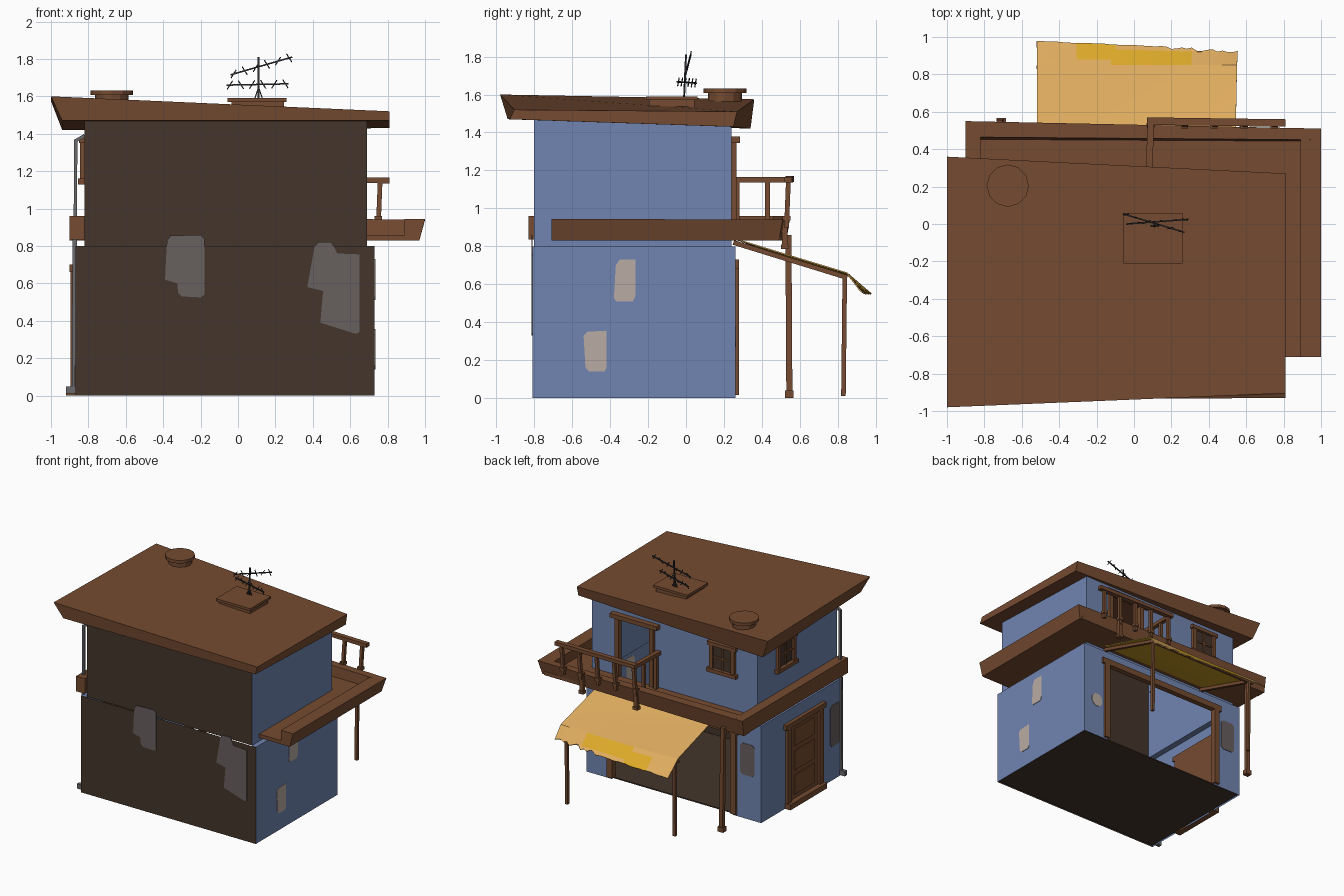
import bpy, bmesh, math, random
from mathutils import Vector

if "Cube" in bpy.data.objects:
    bpy.data.objects.remove(bpy.data.objects["Cube"])
random.seed(4)

def mat(name, hexcol):
    lin = [(int(hexcol[i:i+2], 16) / 255) ** 2.2 for i in (0, 2, 4)]
    m = bpy.data.materials.new(name)
    m.diffuse_color = (*lin, 1)
    m.use_nodes = True
    m.node_tree.nodes["Principled BSDF"].inputs["Base Color"].default_value = m.diffuse_color
    return m

WOOD = mat("brown wood", "744C34")
DARK = mat("dark brown", "46382F")
BLUE = mat("blue plaster", "7084B0")
TAN = mat("tan cloth", "E0AC60")
YEL = mat("yellow cloth", "DEAA2E")
GREY = mat("grey patch", "67605E")
BEIGE = mat("beige patch", "B8AAA2")
PIPE = mat("pipe grey", "6A6A6E")
BLACK = mat("antenna black", "303030")

def mesh(name, verts, faces, m, fix=True):
    me = bpy.data.meshes.new(name)
    me.from_pydata([tuple(v) for v in verts], [], faces)
    me.materials.append(m)
    if fix:
        bm = bmesh.new()
        bm.from_mesh(me)
        bmesh.ops.recalc_face_normals(bm, faces=bm.faces)
        bm.to_mesh(me)
        bm.free()
    ob = bpy.data.objects.new(name, me)
    bpy.context.collection.objects.link(ob)
    return ob

def hexa(name, bottom, top, m=WOOD):
    sides = [(i, (i + 1) % 4, 4 + (i + 1) % 4, 4 + i) for i in range(4)]
    return mesh(name, list(bottom) + list(top), [(3, 2, 1, 0), (4, 5, 6, 7)] + sides, m)

def box(name, x0, x1, y0, y1, z0, z1, m=WOOD):
    r = [(x0, y0), (x1, y0), (x1, y1), (x0, y1)]
    return hexa(name, [(*p, z0) for p in r], [(*p, z1) for p in r], m)

def beam(name, p, q, w, h=None, m=WOOD):
    p, q = Vector(p), Vector(q)
    d = (q - p).normalized()
    ref = Vector((0, 0, 1)) if abs(d.z) < 0.9 else Vector((0, 1, 0))
    s = d.cross(ref).normalized()
    t = s.cross(d) * (h or w) / 2
    s = s * w / 2
    r = [-s - t, s - t, s + t, -s + t]
    return hexa(name, [p + v for v in r], [q + v for v in r], m)

def on_side(side, u, n, z):
    # u runs along the wall, n is the distance outwards
    return {"back": (u, n, z), "left": (-n, u, z), "right": (n, u, z), "front": (u, -n, z)}[side]

def wbox(side, name, u0, u1, n0, n1, z0, z1, m=WOOD):
    a, b = on_side(side, u0, n0, z0), on_side(side, u1, n1, z1)
    return box(name, min(a[0], b[0]), max(a[0], b[0]), min(a[1], b[1]), max(a[1], b[1]), z0, z1, m)

def wall(side, name, n, u0, u1, z0, z1, m, hole=None):
    us, zs = [u0, u1], [z0, z1]
    if hole:
        us, zs = sorted({*us, *hole[:2]}), sorted({*zs, *hole[2:]})
    V = [on_side(side, u, n, z) for z in zs for u in us]
    w = len(us)
    F = []
    for j in range(len(zs) - 1):
        for i in range(w - 1):
            if hole and hole[0] <= us[i] < hole[1] and hole[2] <= zs[j] < hole[3]:
                continue
            f = (j * w + i, j * w + i + 1, j * w + w + i + 1, j * w + w + i)
            F.append(f if side in ("front", "right") else f[::-1])
    return mesh(name, V, F, m, False)

def patch(side, name, n, pts, m):
    k = len(pts)
    V = [on_side(side, u, n + d, z) for d in (-0.002, 0.004) for u, z in pts]
    F = [tuple(range(k)), tuple(range(k, 2 * k))] + [(i, (i + 1) % k, k + (i + 1) % k, k + i) for i in range(k)]
    return mesh(name, V, F, m)

# Hollow house walls, two storeys, with a shop opening and a balcony doorway
box("floor", -0.86, 0.72, -0.80, 0.25, 0.005, 0.015, DARK)
wall("front", "lower_front_wall", 0.81, -0.87, 0.73, 0, 0.8, DARK)
wall("right", "lower_right_wall", 0.73, -0.81, 0.26, 0, 0.8, BLUE)
wall("left", "lower_left_wall", 0.87, -0.81, 0.26, 0, 0.8, BLUE)
wall("back", "lower_back_wall", 0.26, -0.87, 0.73, 0, 0.8, BLUE, (-0.61, 0.49, 0, 0.7))
wall("front", "upper_front_wall", 0.80, -0.82, 0.69, 0.8, 1.48, DARK)
wall("right", "upper_right_wall", 0.69, -0.80, 0.24, 0.8, 1.48, BLUE)
wall("left", "upper_left_wall", 0.82, -0.80, 0.24, 0.8, 1.48, BLUE)
wall("back", "upper_back_wall", 0.24, -0.82, 0.69, 0.8, 1.48, BLUE, (0.15, 0.44, 0.86, 1.35))
box("wall_step_right", 0.69, 0.73, -0.81, 0.26, 0.79, 0.8, BLUE)
box("wall_step_left", -0.87, -0.82, -0.81, 0.26, 0.79, 0.8, BLUE)
box("wall_step_back", -0.87, 0.73, 0.24, 0.26, 0.79, 0.8, BLUE)

# Crooked flared roof slab
hexa("roof", [(-0.94, -0.94, 1.47), (0.81, -0.93, 1.47), (0.81, 0.25, 1.43), (-0.94, 0.34, 1.42)],
     [(-1, -0.98, 1.60), (0.81, -0.905, 1.52), (0.81, 0.27, 1.51), (-1, 0.36, 1.575)])

# Ledge: floor and flared rims at back and right, solid band at left
box("ledge_floor_back", -0.82, 0.95, 0.24, 0.50, 0.83, 0.86)
box("ledge_floor_right", 0.69, 0.95, -0.71, 0.25, 0.83, 0.86)
hexa("ledge_rim_back", [(-0.9, 0.45, 0.83), (0.97, 0.44, 0.83), (0.97, 0.49, 0.83), (-0.9, 0.53, 0.83)],
     [(-0.9, 0.465, 0.96), (1, 0.45, 0.94), (1, 0.51, 0.94), (-0.9, 0.55, 0.96)])
hexa("ledge_rim_right", [(0.89, -0.71, 0.83), (0.97, -0.71, 0.83), (0.97, 0.49, 0.83), (0.89, 0.49, 0.83)],
     [(0.89, -0.71, 0.945), (1, -0.71, 0.945), (1, 0.51, 0.94), (0.89, 0.51, 0.94)])
box("ledge_band_left", -0.9, -0.82, -0.83, 0.53, 0.835, 0.96)

# Balcony railing with a return to the wall
beam("rail_back", (0.07, 0.55, 1.155), (0.81, 0.54, 1.15), 0.04, 0.03)
beam("rail_return", (0.09, 0.56, 1.15), (0.08, 0.24, 1.15), 0.035, 0.03)
for i, x in enumerate((0.09, 0.27, 0.43, 0.59, 0.75)):
    beam(f"baluster_{i}", (x, 0.53, 0.90), (x + 0.01, 0.54, 1.15), 0.025)
    box(f"baluster_foot_{i}", x - 0.02, x + 0.02, 0.51, 0.55, 0.935, 0.96)
for i, x in enumerate((0.09, 0.585)):
    box(f"rail_peg_{i}", x - 0.016, x + 0.016, 0.505, 0.535, 0.81, 0.95)
    box(f"rail_peg_end_{i}", x - 0.022, x + 0.022, 0.50, 0.54, 0.785, 0.81)
for i, y in enumerate((0.27, 0.43)):
    beam(f"return_baluster_{i}", (0.085, y, 0.86), (0.085, y, 1.15), 0.025)

# Balcony door frame and shop frame
for n, x in (("a", 0.135), ("b", 0.45)):
    box(f"balcony_jamb_{n}", x - 0.018, x + 0.018, 0.225, 0.265, 0.86, 1.36)
box("balcony_lintel", 0.07, 0.50, 0.23, 0.285, 1.345, 1.38)
for n, x in (("a", -0.625), ("b", 0.505)):
    box(f"shop_jamb_{n}", x - 0.025, x + 0.025, 0.235, 0.28, 0.015, 0.70)
box("shop_lintel", -0.67, 0.55, 0.235, 0.28, 0.68, 0.73)

# Windows with mullions, sill and head
def window(side, n, c, w, z0, z1):
    a, b = c - w / 2, c + w / 2
    wbox(side, f"{side}_window_pane", a, b, n - 0.002, n + 0.006, z0, z1, DARK)
    for k, u in enumerate((a, b)):
        wbox(side, f"{side}_window_jamb_{k}", u - 0.016, u + 0.016, n - 0.01, n + 0.025, z0, z1)
    wbox(side, f"{side}_window_mullion", c - 0.007, c + 0.007, n, n + 0.015, z0, z1)
    wbox(side, f"{side}_window_bar", a, b, n, n + 0.015, (z0 + z1) / 2 - 0.007, (z0 + z1) / 2 + 0.007)
    wbox(side, f"{side}_window_sill", a - 0.035, b + 0.035, n - 0.01, n + 0.035, z0 - 0.03, z0)
    wbox(side, f"{side}_window_head", a - 0.03, b + 0.03, n - 0.01, n + 0.03, z1, z1 + 0.03)

window("back", 0.24, -0.51, 0.20, 1.16, 1.35)
window("left", 0.82, -0.12, 0.20, 1.16, 1.35)

# Panelled door on the left wall
wbox("left", "door_leaf", -0.48, -0.10, 0.86, 0.876, 0.03, 0.66)
for i, (z0, z1) in enumerate(((0.08, 0.24), (0.28, 0.44), (0.48, 0.62))):
    wbox("left", f"door_panel_{i}", -0.42, -0.16, 0.875, 0.883, z0, z1)
for i, y in enumerate((-0.50, -0.08)):
    wbox("left", f"door_jamb_{i}", y - 0.025, y + 0.025, 0.86, 0.895, 0.0, 0.67)
wbox("left", "door_head", -0.55, -0.03, 0.86, 0.90, 0.66, 0.70)
wbox("left", "door_step", -0.53, -0.05, 0.87, 0.92, 0.0, 0.045)

# Ledge post, awning posts and rafters
beam("ledge_post", (-0.71, 0.545, 0.0), (-0.72, 0.54, 0.86), 0.032)
box("ledge_post_foot", -0.735, -0.685, 0.523, 0.567, 0.0, 0.04)
for n, x in (("a", -0.48), ("b", 0.505)):
    beam(f"awning_post_{n}", (x, 0.83, 0.01), (x, 0.837, 0.64), 0.024)
    beam(f"awning_rafter_{n}", (x, 0.25, 0.82), (x, 0.85, 0.635), 0.025)
beam("awning_crossbar", (-0.52, 0.838, 0.635), (0.52, 0.838, 0.635), 0.02)

# Cloth awning: sagging sheet, ragged hem, yellow patch and yellow underside
NX, NY = 40, 20
prof = [(0.0, 0.26, 0.842), (0.5, 0.56, 0.75), (0.8, 0.85, 0.662), (1.0, 0.98, 0.55)]
V, F = [], []
for i in range(NX + 1):
    s = i / NX
    rag = random.uniform(0, 0.05) if s > 0.65 else random.uniform(0, 0.01)
    for j in range(NY + 1):
        t = j / NY
        a, b = next((a, b) for a, b in zip(prof, prof[1:]) if t <= b[0] + 1e-6)
        k = (t - a[0]) / (b[0] - a[0])
        y, z = a[1] + k * (b[1] - a[1]), a[2] + k * (b[2] - a[2])
        if t > 0.8:
            y -= 0.045 * s * (t - 0.8) / 0.2
        if j == NY:
            y, z = y - rag * 0.4, z + rag * 0.6
        z -= 0.012 * math.sin(math.pi * s) * math.sin(math.pi * t)
        V.append((-0.515 + 1.05 * s + (0.02 * t if s > 0.5 else -0.005 * t) * abs(2 * s - 1), y, z))
for i in range(NX):
    for j in range(NY):
        o = i * (NY + 1) + j
        F.append((o, o + NY + 1, o + NY + 2, o + 1))
awn = mesh("awning_cloth", V, F, TAN, False)
awn.data.materials.append(YEL)
for p in awn.data.polygons:
    c = p.center
    mid = 0.92 - 0.085 * (c.x + 0.28)
    if -0.31 < c.x < 0.31 and abs(c.y - mid) < 0.042:
        p.material_index = 1
sol = awn.modifiers.new("thickness", "SOLIDIFY")
sol.thickness, sol.offset, sol.material_offset = 0.007, -1, 1

# Plaster patches
def rect(u0, u1, z0, z1, c=0.02):
    return [(u0 + c, z0), (u1 - c, z0), (u1, z0 + c), (u1, z1 - c), (u1 - c, z1), (u0 + c, z1), (u0, z1 - c), (u0, z0 + c)]

patch("front", "front_patch_a", 0.81, [(-0.36, 0.855), (-0.20, 0.86), (-0.18, 0.84), (-0.18, 0.54), (-0.2, 0.525),
      (-0.30, 0.53), (-0.32, 0.55), (-0.325, 0.60), (-0.39, 0.62), (-0.38, 0.83)], GREY)
patch("front", "front_patch_b", 0.81, [(0.43, 0.82), (0.50, 0.82), (0.53, 0.76), (0.65, 0.755), (0.65, 0.34),
      (0.63, 0.33), (0.44, 0.39), (0.455, 0.56), (0.37, 0.58), (0.41, 0.80)], GREY)
patch("right", "right_patch_a", 0.73, [(-0.37, 0.51), (-0.28, 0.51), (-0.265, 0.54), (-0.265, 0.73), (-0.35, 0.73), (-0.37, 0.7), (-0.38, 0.53)], BEIGE)
patch("right", "right_patch_b", 0.73, [(-0.51, 0.14), (-0.43, 0.14), (-0.42, 0.16), (-0.42, 0.355), (-0.52, 0.35), (-0.54, 0.33), (-0.53, 0.16)], BEIGE)
patch("back", "back_patch_a", 0.26, rect(-0.81, -0.68, 0.36, 0.62), GREY)
patch("back", "back_patch_b", 0.26, rect(0.55, 0.65, 0.27, 0.38, 0.03), BEIGE)
patch("left", "left_patch", 0.87, rect(-0.77, -0.64, 0.28, 0.62), GREY)

# Drainpipe
beam("drainpipe_upper", (-0.87, -0.775, 0.78), (-0.868, -0.775, 1.37), 0.018, m=PIPE)
beam("drainpipe_lower", (-0.88, -0.775, 0.02), (-0.875, -0.775, 0.84), 0.018, m=PIPE)
beam("drainpipe_elbow", (-0.872, -0.775, 1.36), (-0.82, -0.775, 1.39), 0.018, m=PIPE)
box("drainpipe_foot", -0.92, -0.865, -0.79, -0.76, 0.01, 0.05, PIPE)

# Round roof vent and roof hatch
for name, r, z0, z1 in (("vent_base", 0.09, 1.54, 1.61), ("vent_cap", 0.113, 1.607, 1.632)):
    bpy.ops.mesh.primitive_cylinder_add(vertices=12, radius=r, depth=z1 - z0, location=(-0.675, 0.205, (z0 + z1) / 2))
    bpy.context.object.name = name
    bpy.context.object.data.materials.append(WOOD)
box("hatch_base", -0.035, 0.245, -0.195, 0.045, 1.51, 1.575)
box("hatch_lid", -0.055, 0.26, -0.21, 0.06, 1.57, 1.59)

# Antenna: mast, legs and two bars with short prongs
beam("antenna_mast", (0.11, -0.01, 1.585), (0.11, 0.0, 1.81), 0.01, m=BLACK)
for i, d in enumerate((-0.02, 0.02)):
    beam(f"antenna_leg_{i}", (0.11 + d, -0.01, 1.588), (0.11, -0.01, 1.65), 0.006, m=BLACK)
for b, (p, q) in enumerate((((-0.06, 0.055, 1.66), (0.27, -0.045, 1.667)), ((-0.04, 0.0, 1.715), (0.29, 0.025, 1.81)))):
    p, q = Vector(p), Vector(q)
    beam(f"antenna_bar_{b}", p, q, 0.008, m=BLACK)
    for k in range(6):
        c = p.lerp(q, 0.05 + 0.18 * k)
        d = Vector((0.014 * (-1) ** k, 0.004, 0.022))
        beam(f"antenna_prong_{b}_{k}", c - d, c + d, 0.005, m=BLACK)
